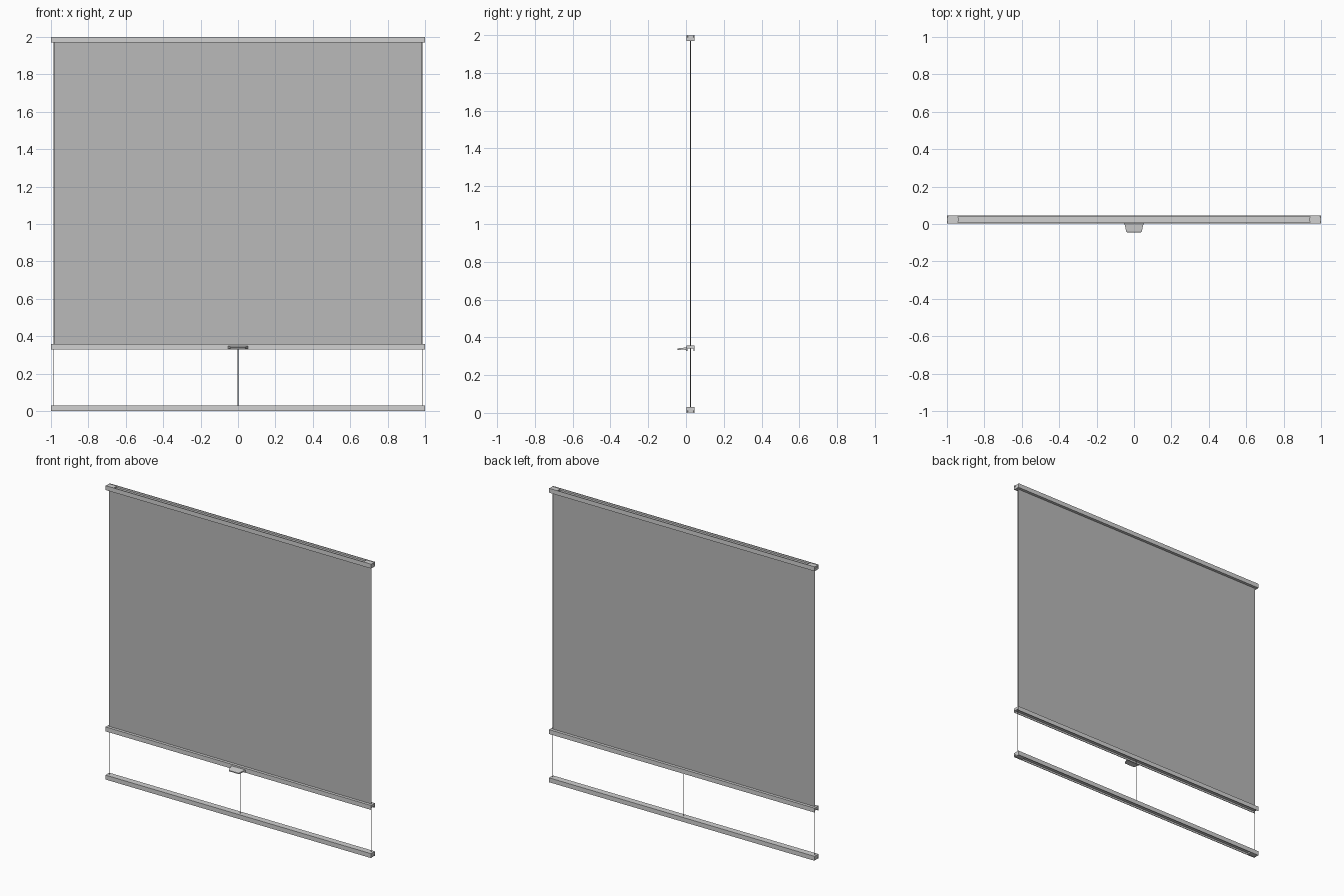
import bpy, bmesh, math
from mathutils import Vector

if "Cube" in bpy.data.objects:
    bpy.data.objects.remove(bpy.data.objects["Cube"])

def material(name, v):
    m = bpy.data.materials.new(name)
    m.diffuse_color = (v, v, v, 1)
    m.use_nodes = True
    m.node_tree.nodes["Principled BSDF"].inputs["Base Color"].default_value = m.diffuse_color
    return m

RAIL = material("light grey metal", 0.64)
FABRIC = material("grey fabric", 0.49)
CORD = material("grey cord", 0.42)
YC = 0.024          # depth centre of the rails
HW = 0.021          # half depth of the rails
H = 0.030           # rail height

def finish(bm, name, mat):
    bmesh.ops.recalc_face_normals(bm, faces=bm.faces)
    me = bpy.data.meshes.new(name)
    bm.to_mesh(me)
    bm.free()
    me.materials.append(mat)
    ob = bpy.data.objects.new(name, me)
    bpy.context.collection.objects.link(ob)
    return ob

def extrude_profile(name, pts, vec, mat):
    bm = bmesh.new()
    f = bm.faces.new([bm.verts.new(p) for p in pts])
    ext = bmesh.ops.extrude_face_region(bm, geom=[f])
    vs = [g for g in ext["geom"] if isinstance(g, bmesh.types.BMVert)]
    bmesh.ops.translate(bm, verts=vs, vec=vec)
    return finish(bm, name, mat)

def rail(name, z0, opening):
    # channel section: two walls and a web, opening up (1) or down (-1)
    w, t, d = HW, 0.004, 0.012
    prof = [(-w, 0), (w, 0), (w, H), (w - t, H), (w - t, H - d),
            (t - w, H - d), (t - w, H), (-w, H)]
    pts = [(-1, YC + y, z0 + (z if opening > 0 else H - z)) for y, z in prof]
    return extrude_profile(name, pts, (2, 0, 0), RAIL)

def bracket(name, xc, z0, h):
    # rounded mounting block that sits in the channel end
    r, hx, hy, pts = 0.006, 0.03, 0.0155, []
    for k, (sx, sy) in enumerate([(1, 1), (-1, 1), (-1, -1), (1, -1)]):
        for i in range(4):
            a = math.pi / 2 * (k + i / 3)
            pts.append((xc + sx * (hx - r) + r * math.cos(a),
                        YC + sy * (hy - r) + r * math.sin(a), z0))
    return extrude_profile(name, pts, (0, 0, h), RAIL)

def box(name, lo, hi, mat):
    pts = [(lo[0], lo[1], lo[2]), (hi[0], lo[1], lo[2]),
           (hi[0], hi[1], lo[2]), (lo[0], hi[1], lo[2])]
    return extrude_profile(name, pts, (0, 0, hi[2] - lo[2]), mat)

# Rails
Z_MID = 0.328
rail("top_rail", 2 - H, 1)
rail("moving_rail", Z_MID, -1)
rail("bottom_rail", 0, -1)

# Mounting brackets in the rail ends
for side, s in (("left", -1), ("right", 1)):
    bracket(f"top_bracket_{side}", s * 0.969, 2 - 0.013, 0.0115)
    bracket(f"bottom_bracket_{side}", s * 0.969, 0.0015, 0.0115)

# Shade cloth
box("shade_cloth", (-0.985, YC - 0.0015, Z_MID + H - 0.002),
    (0.985, YC + 0.0015, 2 - H + 0.002), FABRIC)

# Guide cords
for name, x in (("left", -0.987), ("middle", 0), ("right", 0.987)):
    bm = bmesh.new()
    bmesh.ops.create_cone(bm, cap_ends=True, segments=8, radius1=0.0015,
                          radius2=0.0015, depth=1.96)
    bmesh.ops.translate(bm, verts=bm.verts, vec=(x, YC, 1.0))
    finish(bm, f"guide_cord_{name}", CORD)

# Pull handle: lofted tongue, tapering and dipping toward the front
bm = bmesh.new()
rings = []
# (y, half width, bottom z, top z)
for y, w, z0, z1 in [(0.004, 0.053, 0.330, 0.347), (0.000, 0.052, 0.330, 0.347),
                     (-0.002, 0.050, 0.334, 0.346), (-0.020, 0.046, 0.335, 0.344),
                     (-0.038, 0.042, 0.333, 0.342), (-0.043, 0.039, 0.332, 0.340),
                     (-0.045, 0.034, 0.332, 0.339)]:
    rings.append([bm.verts.new(p) for p in
                  ((-w, y, z0), (w, y, z0), (w, y, z1), (-w, y, z1))])
for a, b in zip(rings, rings[1:]):
    for i in range(4):
        j = (i + 1) % 4
        bm.faces.new((a[i], a[j], b[j], b[i]))
bm.faces.new(rings[0])
bm.faces.new(rings[-1])
finish(bm, "pull_handle", RAIL)
